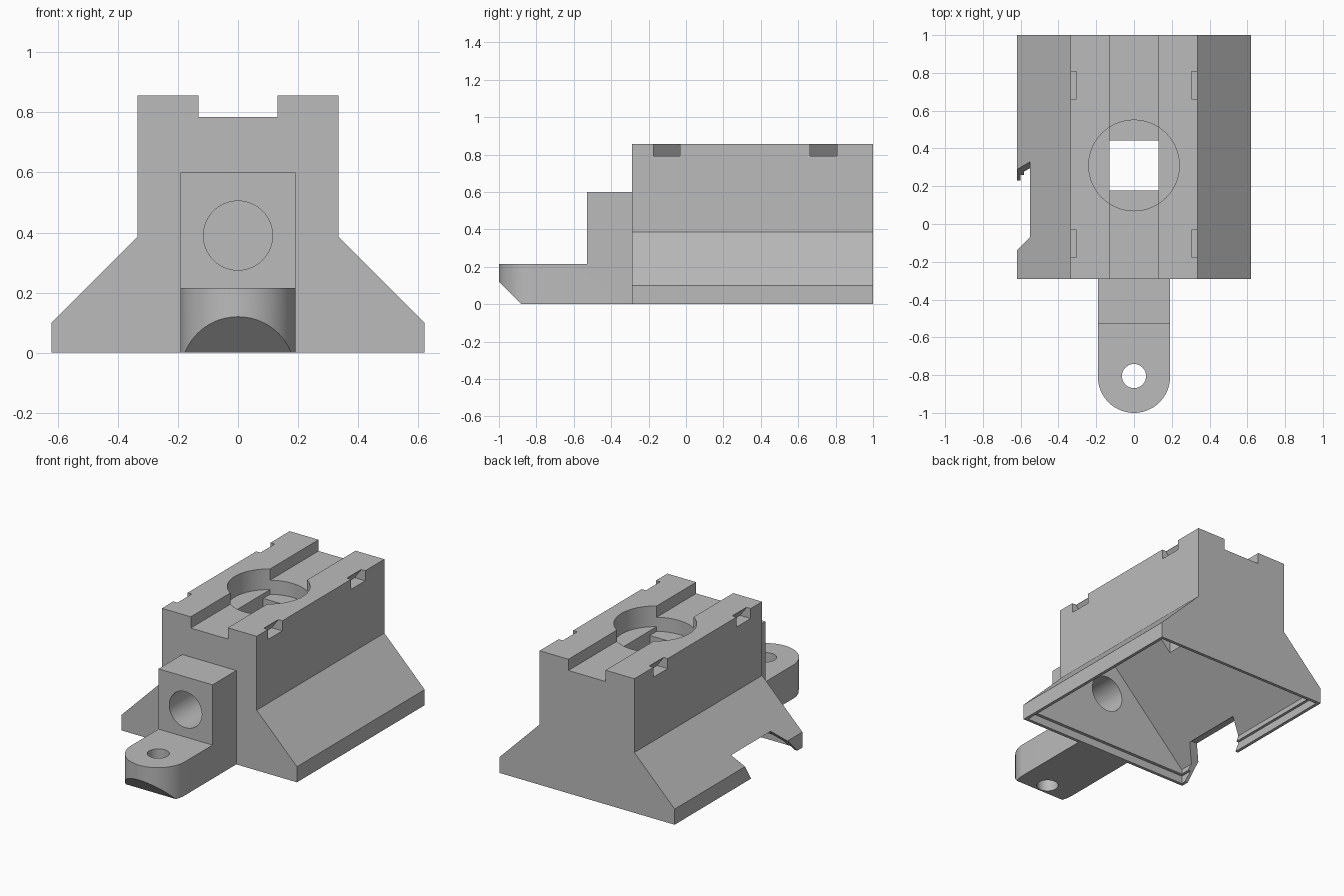
import bpy
import bmesh
import math

cube = bpy.data.objects.get("Cube")
if cube:
    bpy.data.objects.remove(cube, do_unlink=True)

grey = bpy.data.materials.new("plain grey")
grey.use_nodes = True
COLOUR = (0.5, 0.5, 0.5, 1)
grey.diffuse_color = COLOUR
grey.node_tree.nodes["Principled BSDF"].inputs["Base Color"].default_value = COLOUR


def prism(name, outline, axis, lo, hi):
    """Extrude a 2D outline along an axis; outline holds the other two coordinates in order."""
    def place(point, depth):
        co = list(point)
        co.insert("xyz".index(axis), depth)
        return co
    bm = bmesh.new()
    face = bm.faces.new([bm.verts.new(place(p, lo)) for p in outline])
    grown = bmesh.ops.extrude_face_region(bm, geom=[face])
    for v in grown["geom"]:
        if isinstance(v, bmesh.types.BMVert):
            v.co["xyz".index(axis)] = hi
    bmesh.ops.recalc_face_normals(bm, faces=bm.faces)
    mesh = bpy.data.meshes.new(name)
    bm.to_mesh(mesh)
    bm.free()
    mesh.materials.append(grey)
    obj = bpy.data.objects.new(name, mesh)
    bpy.context.collection.objects.link(obj)
    return obj


def rect(a0, a1, b0, b1):
    return [(a0, b0), (a1, b0), (a1, b1), (a0, b1)]


def circle(ca, cb, r, n=64):
    return [(ca + r * math.cos(math.tau * i / n), cb + r * math.sin(math.tau * i / n))
            for i in range(n)]


def mirrored(half):
    """Close a right-hand half outline with its mirror image."""
    return half + [(-a, b) for a, b in reversed(half) if a > 0]


def combine(target, cutter, operation="DIFFERENCE"):
    mod = target.modifiers.new("cut", "BOOLEAN")
    mod.operation = operation
    mod.solver = "EXACT"
    mod.object = cutter
    bpy.context.view_layer.objects.active = target
    bpy.ops.object.modifier_apply(modifier=mod.name)
    bpy.data.objects.remove(cutter, do_unlink=True)


FRONT, BACK, TOP = -0.29, 1.0, 0.857
CHANNEL = 0.131
HOLE_Y = 0.31

# Housing: flared foot, upright sides and a channel along the top
housing = prism("housing", mirrored([
    (0.62, 0), (0.62, 0.1), (0.335, 0.385), (0.335, TOP),
    (CHANNEL, TOP), (CHANNEL, 0.785)]), "y", FRONT, BACK)

# Hollow underside with a peaked roof, and a rebate around the rim
combine(housing, prism("hollow", mirrored([
    (0.583, -0.1), (0.583, 0.08), (0, 0.663)]), "y", FRONT + 0.04, BACK - 0.04))
combine(housing, prism("rebate", rect(-0.6, 0.6, FRONT + 0.02, BACK - 0.02), "z", -0.1, 0.05))

# Round pocket, shallow strip in its floor, then a square through hole
combine(housing, prism("pocket", circle(0, HOLE_Y, 0.24), "z", 0.725, 1))
strip = prism("strip", circle(0, HOLE_Y, 0.24), "z", 0.695, 0.75)
combine(strip, prism("strip_width", rect(-CHANNEL, CHANNEL, 0, 0.7), "z", 0.6, 0.8), "INTERSECT")
combine(housing, strip)
combine(housing, prism("square_hole", rect(-CHANNEL, CHANNEL, HOLE_Y - 0.132, HOLE_Y + 0.132),
                       "z", 0.4, 0.9))

# Undercut clip notches along both top edges
for side in (-1, 1):
    for y in (-0.103, 0.735):
        combine(housing, prism("clip_notch", [
            (side * 0.26, 0.793), (side * 0.4, 0.793),
            (side * 0.4, 0.9), (side * 0.305, 0.9), (side * 0.305, TOP - 0.002)],
            "y", y - 0.072, y + 0.072))

# Slanted opening through the lower right wall
combine(housing, prism("side_opening", [
    (-0.34, -0.1), (0.17, -0.1), (0.33, 0.17), (-0.07, 0.17)], "x", -0.7, -0.5))

# Mounting arm: stepped side outline with a chamfered nose, rounded in plan
arm = prism("mounting_arm", [
    (FRONT, 0), (FRONT, 0.6), (-0.53, 0.6), (-0.53, 0.215),
    (-1.02, 0.215), (-1.02, 0.14), (-0.88, 0)], "x", -0.3, 0.3)
R = 0.191
nose = [(R * math.cos(math.pi * (1 + i / 40)), R * math.sin(math.pi * (1 + i / 40)) - 1 + R)
        for i in range(41)]
combine(arm, prism("arm_plan", nose + [(R, -0.1), (-R, -0.1)], "z", -0.1, 0.8), "INTERSECT")
combine(arm, prism("screw_hole", circle(0, -0.805, 0.064, 40), "z", -0.1, 0.4))

# Round bore running through the arm into the hollow
for part in (arm, housing):
    combine(part, prism("bore", circle(0, 0.39, 0.115), "y", -0.7, -0.2))

# Smooth the round walls while keeping edges crisp
bpy.ops.object.select_all(action="DESELECT")
for part in (housing, arm):
    part.select_set(True)
bpy.context.view_layer.objects.active = housing
bpy.ops.object.shade_smooth_by_angle(angle=math.radians(25))
